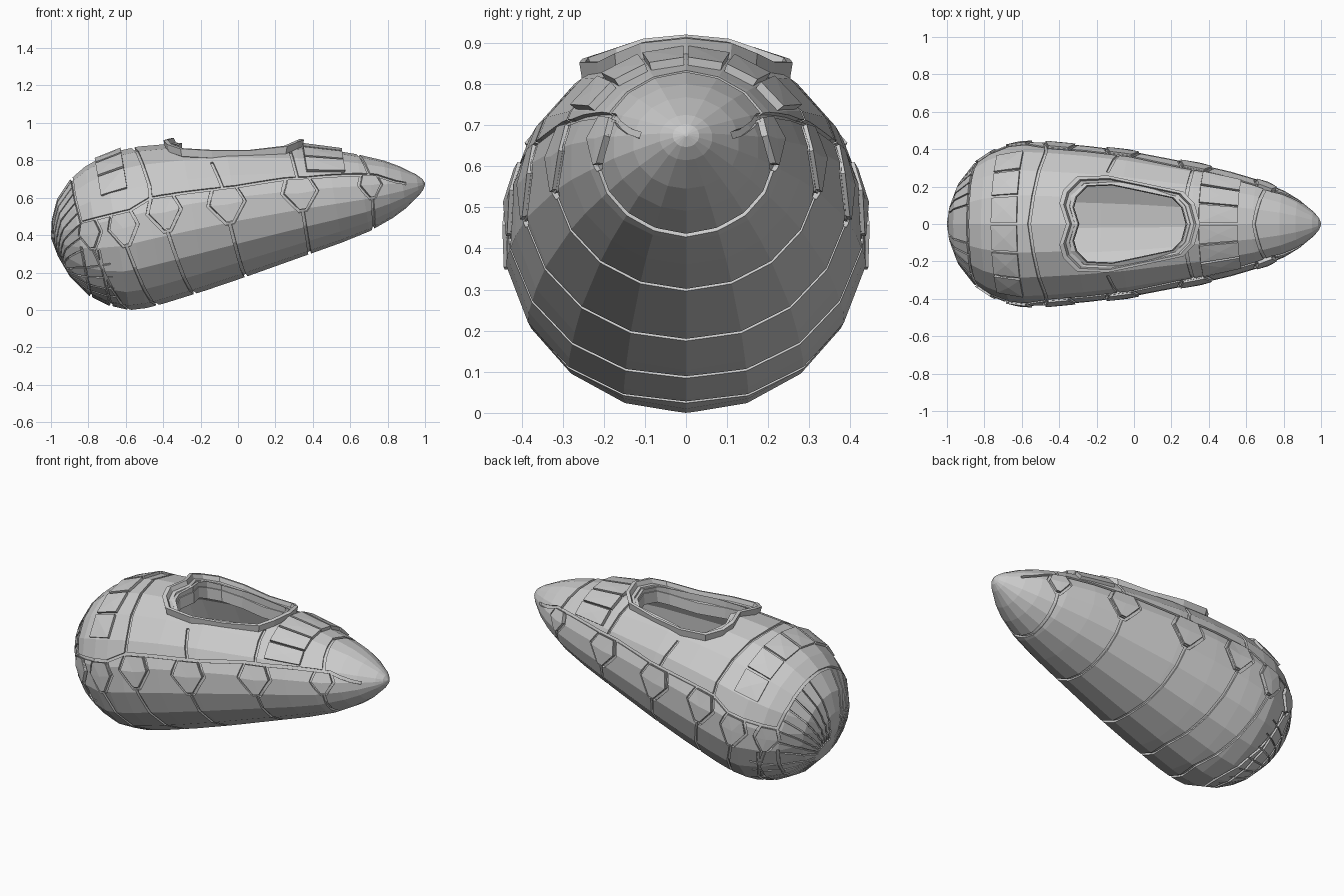
import bpy, bmesh, math
from mathutils import Vector

if "Cube" in bpy.data.objects:
    bpy.data.objects.remove(bpy.data.objects["Cube"])

TH = math.radians(9.4)
AX = Vector((math.cos(TH), 0, math.sin(TH)))      # hull axis, towards the nose
UP = Vector((-math.sin(TH), 0, math.cos(TH)))
NOSE = Vector((1, 0, 0.677))
# hull stations: distance from nose, centre offset, radius
ST = [(0, 0, .004), (.012, 0, .028), (.04, 0, .056), (.12, 0, .113), (.2, .002, .156),
      (.335, .005, .209), (.49, .014, .253), (.65, .022, .29), (1.02, .03, .365),
      (1.25, .027, .4), (1.48, .02, .425), (1.58, .013, .427), (1.67, .008, .418),
      (1.78, .01, .375), (1.87, .015, .315), (1.954, .028, .212), (2.0, .036, .1), (2.02, .04, .005)]


def station(u):
    for p, q in zip(ST, ST[1:]):
        if u <= q[0]:
            t = (u - p[0]) / (q[0] - p[0])
            return p[1] + (q[1] - p[1]) * t, p[2] + (q[2] - p[2]) * t
    return ST[-1][1:]


def on_hull(u, a):
    """Point on the 18-sided hull; a = 0 front side, 90 top, 180 back side."""
    c, r = station(u)
    r *= math.cos(math.radians(10)) / math.cos(math.radians((a - 90) % 20 - 10))
    e = math.radians(a)
    wide = 1.04 + .12 * max(0, 1 - u / 1.4)
    return NOSE - AX * u + UP * (c + r * math.sin(e)) + Vector((0, -r * wide * math.cos(e), 0))


def normal(u, a):
    e = math.radians(a)
    n = (on_hull(u + .01, a) - on_hull(u - .01, a)).cross(on_hull(u, a + 4) - on_hull(u, a - 4)).normalized()
    out = UP * math.sin(e) - Vector((0, math.cos(e), 0))
    return n if n.dot(out) > 0 else -n


def loft(bm, rings, closed=False):
    """Skin equal-sized loops; cap the ends unless closed."""
    vs = [[bm.verts.new(p) for p in r] for r in rings]
    n = len(vs[0])
    for p, q in zip(vs, vs[1:] + vs[:1] if closed else vs[1:]):
        for i in range(n):
            bm.faces.new((p[i], p[(i + 1) % n], q[(i + 1) % n], q[i]))
    if not closed:
        bm.faces.new(vs[0])
        bm.faces.new(vs[-1])


def make(name, bm):
    bmesh.ops.recalc_face_normals(bm, faces=bm.faces[:])
    me = bpy.data.meshes.new(name)
    bm.to_mesh(me)
    bm.free()
    ob = bpy.data.objects.new(name, me)
    bpy.context.collection.objects.link(ob)
    return ob


def subtract(ob, cutter, min_faces):
    cutter.hide_render = True
    m = ob.modifiers.new("cut", 'BOOLEAN')
    m.operation, m.solver, m.use_self, m.object = 'DIFFERENCE', 'EXACT', True, cutter
    dg = bpy.context.evaluated_depsgraph_get()
    me = bpy.data.meshes.new_from_object(ob.evaluated_get(dg))
    ob.modifiers.clear()
    if len(me.polygons) > min_faces:
        ob.data = me
    bpy.data.objects.remove(cutter)


def mirrored(pts):
    return [pts, [(u, 180 - a) for u, a in pts]]


# Hull and hollow interior
bm = bmesh.new()
loft(bm, [[on_hull(u, 90 + 20 * k) for k in range(18)] for u, _, _ in ST])
hull = make("hull", bm)

# Cockpit outline (x, y, z), half then mirrored
half = [(-.36, 0, .918), (-.395, .11, .908), (-.375, .18, .885), (-.305, .25, .862), (-.14, .257, .853),
        (.06, .215, .853), (.26, .172, .875), (.32, .11, .9), (.35, 0, .912)]
outline = half + [(x, -y, z) for x, y, z in half[-2:0:-1]]


def rim_loop(s, dz, flat=None):
    return [(-.02 + (x + .02) * s, y * s, z + dz if flat is None else flat) for x, y, z in outline]


bm = bmesh.new()
inner = [s for s in ST if .15 < s[0] < 1.98]
rings = []
for u, c, r in inner:
    mid = NOSE - AX * u + UP * c
    rings.append([mid + (on_hull(u, 93 + 20 * k) - mid) * (1 - .035 / r) for k in range(18)])
loft(bm, rings)
loft(bm, [rim_loop(.82, 0, .62), rim_loop(.82, 0, 1.1)])
subtract(hull, make("cavity_cutter", bm), 200)

# Raised cockpit rim, flared outwards
bm = bmesh.new()
prof = [(.88, -.09), (.92, -.05), (.985, -.04), (1.01, 0), (.95, .003), (.92, -.022),
        (.87, -.025), (.85, -.05), (.81, -.055), (.80, -.12)]
loft(bm, [rim_loop(s, dz) for s, dz in prof], closed=True)
make("cockpit_rim", bm)

# Panel seams cut into the hull
seams = bmesh.new()


def groove(path, w=.008, depth=.012, closed=False):
    pts = []
    ends = path + path[:1] if closed else path
    for (u0, a0), (u1, a1) in zip(ends, ends[1:]):
        n = max(1, math.ceil(max(abs(a1 - a0) / 9, abs(u1 - u0) / .1)))
        pts += [(u0 + (u1 - u0) * i / n, a0 + (a1 - a0) * i / n) for i in range(n)]
    if not closed:
        pts.append(path[-1])
    pos = [on_hull(*p) for p in pts]
    rings, n = [], len(pts)
    for i, p in enumerate(pos):
        if closed:
            t = pos[(i + 1) % n] - pos[i - 1]
        else:
            t = pos[min(i + 1, n - 1)] - pos[max(i - 1, 0)]
        nr = normal(*pts[i])
        s = nr.cross(t).normalized() * w
        rings.append([p - s - nr * depth, p + s - nr * depth, p + s + nr * .02, p - s + nr * .02])
    loft(seams, rings, closed)


# side hexagons: distance, angle, half length, half angle
HEX = [(.29, 11, .06, 22), (.668, 8, .095, 20), (1.064, 6, .1, 17),
       (1.4, 8, .092, 15), (1.63, 3, .08, 14), (1.81, 3, .06, 14)]
SHAPE = [(-.65, .8), (.65, .8), (1, 0), (.2, -1), (-.2, -1), (-1, 0)]
BOTTOM = [.314, .67, 1.025, 1.307, 1.515, 1.668]


def hexagon(h, s=1):
    return [(h[0] + du * h[2] * s, h[1] + da * h[3] * s) for du, da in SHAPE]


paths = [[(ub, -91.3), (h[0], h[1] - h[3])] for h, ub in zip(HEX, BOTTOM)]
for h, g in zip(HEX, HEX[1:]):
    paths.append([hexagon(h)[1], hexagon(g)[0]])
paths += [[(.1, 9), hexagon(HEX[0])[0]],
          [(.285, 27), (.33, 91.3)],
          [hexagon(HEX[3])[1], (1.455, 30), (1.51, 91.3)],
          [(.668, 23), (.683, 64)], [(1.07, 19), (1.107, 46)],
          [hexagon(HEX[5])[1], (1.86, 40), (1.86, 91.3)],
          [(1.76, -91.1), (1.78, -12)], [(1.86, -91.1), (1.87, -9)]]
for p in paths:
    for q in mirrored(p):
        groove(q)
for h in HEX:
    for q in mirrored(hexagon(h)):
        groove(q, closed=True)


# Tail ribs fanning out from a hub low on the tail
def tail_u(r):
    lo, hi = 1.6, 2.02
    for _ in range(30):
        m = (lo + hi) / 2
        lo, hi = (m, hi) if station(m)[1] > r else (lo, m)
    return lo


HUB = -.17
for a in range(-84, 80, 12):
    r = station(1.73 if a < -15 else 1.86)[1]
    x, y = r * math.cos(math.radians(a)), r * math.sin(math.radians(a))
    path = []
    for i in range(7):
        t = .22 + .78 * i / 6
        px, py = x * t, HUB + (y - HUB) * t
        path.append((tail_u(max(.02, math.hypot(px, py))), math.degrees(math.atan2(py, px))))
    for q in mirrored(path):
        groove(q, w=.004, depth=.01)
subtract(hull, make("seam_cutter", seams), 600)


# Raised plates: side hexagons, nose and tail panels
def plate(bm, pts, h):
    n = len(pts)
    low = [bm.verts.new(on_hull(*p) - normal(*p) * .015) for p in pts]
    top = [bm.verts.new(on_hull(*p) + normal(*p) * h) for p in pts]
    mu, ma = sum(p[0] for p in pts) / n, sum(p[1] for p in pts) / n
    mid = bm.verts.new(on_hull(mu, ma) + normal(mu, ma) * h)
    bm.faces.new(low)
    for i in range(n):
        j = (i + 1) % n
        bm.faces.new((low[i], low[j], top[j], top[i]))
        bm.faces.new((top[i], top[j], mid))


bm = bmesh.new()
for h in HEX:
    for q in mirrored(hexagon(h, .88)):
        plate(bm, q, .01)
make("side_hex_plates", bm)

for name, u0, u1, h in (("nose_panels", .415, .615, .02), ("tail_panels", 1.575, 1.715, .016)):
    bm = bmesh.new()
    for k in range(6):
        a = 40 + 20 * k
        plate(bm, [(u0, a - 9), (u1, a - 9), (u1, a + 9), (u0, a + 9)], h)
    make(name, bm)

# Stand the model on the ground
bpy.context.view_layer.update()
low = min(v.co.z for v in hull.data.vertices)
for ob in bpy.context.scene.objects:
    ob.location.z -= low
